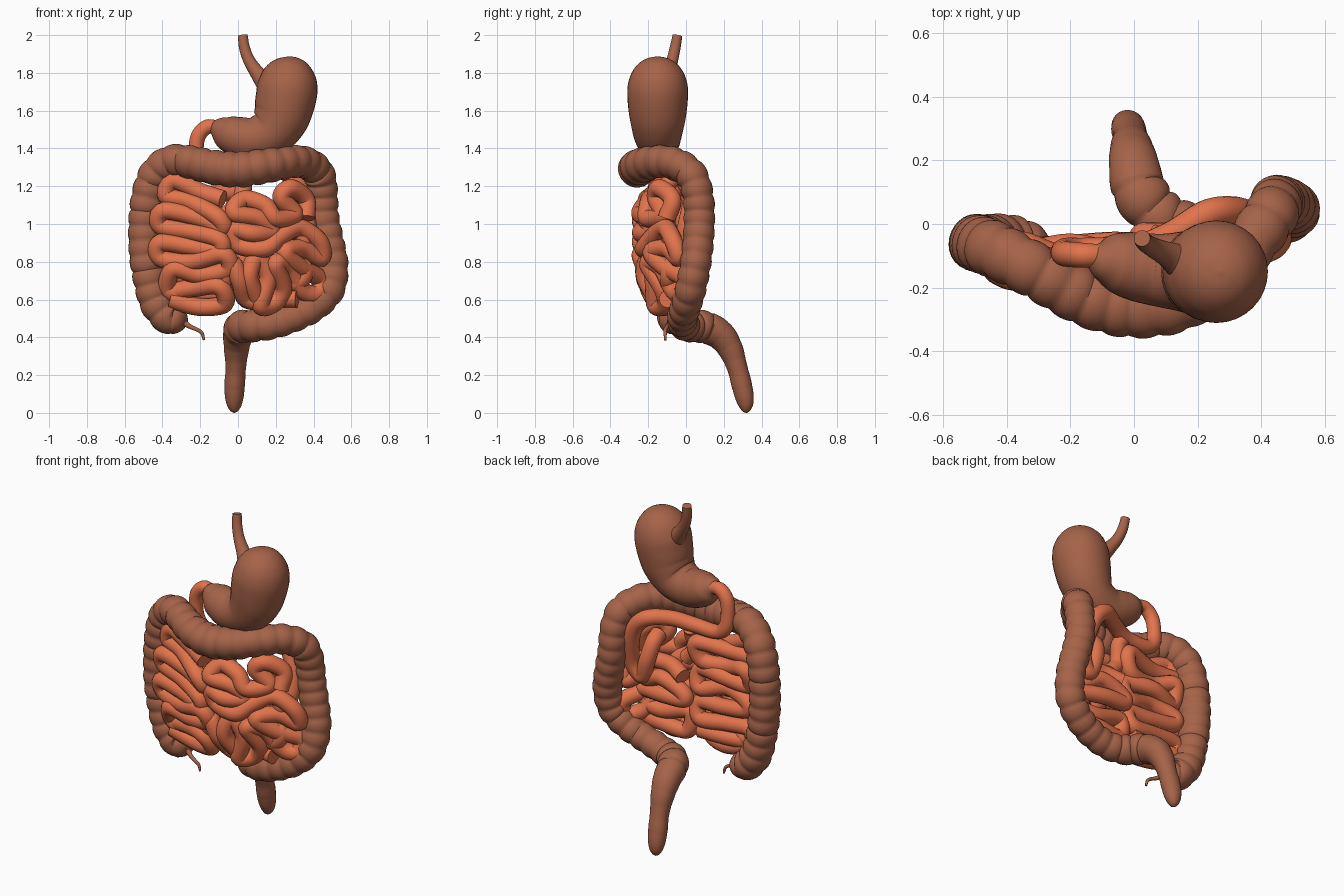
import bpy, bmesh, math, random
from mathutils import Vector

random.seed(4)


def material(name, rgb):
    m = bpy.data.materials.new(name)
    m.diffuse_color = (*rgb, 1)
    return m


BROWN = material("brown", (0.38, 0.125, 0.066))
ORANGE = material("orange", (0.76, 0.172, 0.072))


def spline(pts, n):
    """Catmull-Rom through (x, y, z, radius) points."""
    p = [Vector(q) for q in pts]
    p = [2 * p[0] - p[1]] + p + [2 * p[-1] - p[-2]]
    out = []
    for i in range(1, len(p) - 2):
        a, b, c, d = p[i - 1:i + 3]
        for k in range(n):
            t = k / n
            out.append(0.5 * (2 * b + (c - a) * t + (2 * a - 5 * b + 4 * c - d) * t * t
                              + (3 * b - a - 3 * c + d) * t ** 3))
    return out + [p[-2]]


def add_tube(bm, pts, n=8, sides=20, shape=None):
    """Sweep a ring along the path; shape(arc_length, angle, position) scales the radius."""
    path = spline(pts, n)
    pos = [Vector(q[:3]) for q in path]
    rings, s, normal = [], 0, None
    for i, q in enumerate(pos):
        tan = (pos[min(i + 1, len(pos) - 1)] - pos[max(i - 1, 0)]).normalized()
        normal = tan.orthogonal() if normal is None else normal - tan * normal.dot(tan)
        normal.normalize()
        side = tan.cross(normal)
        s += (q - pos[i - 1]).length if i else 0
        ring = []
        for k in range(sides):
            a = 2 * math.pi * k / sides
            r = max(path[i][3], 0.003) * (shape(s, a, q) if shape else 1)
            ring.append(bm.verts.new(q + (normal * math.cos(a) + side * math.sin(a)) * r))
        rings.append(ring)
    for a, b in zip(rings, rings[1:]):
        for k in range(sides):
            j = (k + 1) % sides
            bm.faces.new((a[k], a[j], b[j], b[k]))
    bm.faces.new(rings[0][::-1])
    bm.faces.new(rings[-1])


def tube_object(name, mat, tubes, **kw):
    bm = bmesh.new()
    for pts in tubes:
        add_tube(bm, pts, **kw)
    bmesh.ops.recalc_face_normals(bm, faces=bm.faces)
    me = bpy.data.meshes.new(name)
    bm.to_mesh(me)
    bm.free()
    me.materials.append(mat)
    ob = bpy.data.objects.new(name, me)
    bpy.context.collection.objects.link(ob)
    bpy.context.view_layer.objects.active = ob
    ob.select_set(True)
    bpy.ops.object.shade_smooth_by_angle(angle=math.radians(50))
    ob.select_set(False)


# Oesophagus, flaring into the stomach
tube_object("oesophagus", BROWN, [[
    (0.025, -0.045, 1.998, .026), (0.035, -0.058, 1.93, .029), (0.062, -0.075, 1.86, .032),
    (0.11, -0.098, 1.79, .042), (0.16, -0.125, 1.735, .065), (0.21, -0.14, 1.67, .1)]])

# Stomach
tube_object("stomach", BROWN, [[
    (0.272, -0.15, 1.888, .003), (0.272, -0.15, 1.877, .055), (0.271, -0.15, 1.85, .1),
    (0.268, -0.15, 1.80, .138), (0.263, -0.15, 1.73, .159), (0.25, -0.15, 1.65, .159),
    (0.225, -0.15, 1.56, .148), (0.17, -0.15, 1.483, .13), (0.08, -0.145, 1.45, .115),
    (0.0, -0.132, 1.462, .107), (-0.06, -0.118, 1.485, .092), (-0.1, -0.11, 1.505, .065),
    (-0.13, -0.1, 1.518, .036)]], sides=32)


# Large intestine with pouches, smoothing out along the rectum
def pouches(s, a, q):
    w = 0.15 if q.y > 0.12 and q.z < 0.5 else 1
    bump = abs(math.sin(math.pi * s / 0.078)) ** 0.6
    return 1.02 + w * (0.13 * bump - 0.10) + 0.018 * math.cos(3 * a)


tube_object("large_intestine", BROWN, [[
    (-0.268, -0.08, 0.475, .003), (-0.285, -0.075, 0.48, .045), (-0.32, -0.07, 0.49, .072),
    (-0.37, -0.065, 0.505, .086), (-0.43, -0.06, 0.58, .088), (-0.465, -0.06, 0.69, .085),
    (-0.488, -0.06, 0.83, .086), (-0.493, -0.06, 0.98, .086), (-0.48, -0.065, 1.13, .086),
    (-0.44, -0.08, 1.26, .086), (-0.36, -0.12, 1.33, .085), (-0.26, -0.175, 1.33, .085),
    (-0.14, -0.235, 1.303, .089), (0.0, -0.262, 1.29, .093), (0.14, -0.245, 1.308, .09),
    (0.27, -0.17, 1.33, .085), (0.36, -0.07, 1.325, .082), (0.425, 0.02, 1.27, .082),
    (0.445, 0.06, 1.17, .08), (0.45, 0.07, 1.05, .08), (0.475, 0.065, 0.92, .08),
    (0.5, 0.05, 0.79, .08), (0.485, 0.025, 0.66, .08), (0.41, 0.0, 0.57, .078),
    (0.3, -0.02, 0.51, .077), (0.18, -0.015, 0.47, .077), (0.08, 0.025, 0.46, .082),
    (0.018, 0.1, 0.455, .084), (0.0, 0.18, 0.415, .078), (-0.008, 0.235, 0.34, .066),
    (-0.012, 0.272, 0.24, .053), (-0.018, 0.298, 0.14, .053), (-0.02, 0.315, 0.06, .044),
    (-0.02, 0.32, 0.015, .024), (-0.02, 0.322, 0.0, .003)]], n=12, sides=28, shape=pouches)

# Appendix
tube_object("appendix", BROWN, [[
    (-0.29, -0.08, 0.48, .018), (-0.25, -0.1, 0.455, .012), (-0.215, -0.11, 0.44, .01),
    (-0.19, -0.11, 0.42, .009), (-0.18, -0.11, 0.385, .006)]], sides=10)

# Duodenum: curls round behind the large intestine and turns forward again
tube_object("duodenum", ORANGE, [[
    (-0.09, -0.1, 1.505, .035), (-0.16, -0.098, 1.515, .039), (-0.21, -0.095, 1.465, .04),
    (-0.222, -0.09, 1.38, .04), (-0.21, -0.085, 1.3, .042), (-0.15, -0.085, 1.255, .042),
    (0.0, -0.08, 1.26, .044), (0.12, -0.035, 1.285, .045), (0.23, 0.03, 1.285, .047),
    (0.31, 0.04, 1.22, .047), (0.355, 0.025, 1.1, .047), (0.365, -0.005, 0.96, .047),
    (0.31, -0.02, 0.89, .047), (0.27, -0.01, 1.0, .047), (0.25, -0.04, 1.1, .047),
    (0.255, -0.1, 1.13, .047)]])

# Small intestine: front coils given as x, z; the depth follows a bulging surface
LEFT = [(-0.08, 1.13), (-0.2, 1.17), (-0.34, 1.23), (-0.38, 1.15), (-0.26, 1.12), (-0.11, 1.04),
        (-0.08, 0.98), (-0.2, 1.03), (-0.39, 1.07), (-0.41, 0.99), (-0.25, 0.96), (-0.1, 0.92),
        (-0.1, 0.86), (-0.25, 0.88), (-0.41, 0.9), (-0.41, 0.82), (-0.25, 0.8), (-0.08, 0.84),
        (-0.05, 0.76), (-0.2, 0.73), (-0.34, 0.76), (-0.37, 0.65), (-0.24, 0.66), (-0.1, 0.67),
        (-0.07, 0.58), (-0.2, 0.56), (-0.36, 0.6)]
RIGHT = [(0.36, 1.03), (0.36, 1.13), (0.28, 1.19), (0.23, 1.14), (0.3, 1.05), (0.2, 1.03),
         (0.14, 1.1), (0.03, 1.13), (-0.02, 1.06), (0.11, 1.03), (0.18, 0.96), (0.08, 0.95),
         (-0.02, 0.97), (0.0, 0.89), (0.14, 0.87), (0.22, 0.93), (0.32, 0.98), (0.43, 0.91),
         (0.44, 0.82), (0.34, 0.87), (0.25, 0.85), (0.33, 0.77), (0.43, 0.71), (0.42, 0.63),
         (0.34, 0.65), (0.27, 0.77), (0.2, 0.79), (0.24, 0.66), (0.19, 0.58), (0.12, 0.57),
         (0.16, 0.72), (0.1, 0.82), (0.06, 0.72), (0.1, 0.6), (0.04, 0.61), (0.01, 0.7),
         (-0.03, 0.79), (-0.07, 0.7)]


def front(coil):
    out = []
    for i, (x, z) in enumerate(coil):
        y = -0.225 + (0.95 if x > 0 else 0.55) * x * x
        y += 0.3 * max(0, 0.8 - z) + 0.25 * max(0, z - 1.08)
        out.append((x, y + 0.02 * math.sin(i * 2.1), z, .048))
    return out


def back(x0, x1, y, top, rows):
    """Back coils: rows of switchbacks."""
    out = []
    for i in range(rows):
        z = top - 0.085 * i
        xs = (x0, (x0 + x1) / 2, x1)
        for x in xs if i % 2 == 0 else xs[::-1]:
            out.append((x + random.uniform(-.02, .02), y + random.uniform(-.03, .03),
                        z + random.uniform(-.025, .025), .047))
    return out


tube_object("small_intestine", ORANGE, [
    front(LEFT), front(RIGHT), back(-0.37, -0.04, -0.09, 1.15, 7),
    back(0.05, 0.33, -0.07, 0.96, 5),
    [(0.02, -0.07, 1.24, .04), (0.03, -0.1, 1.2, .045), (0.02, -0.12, 1.1, .045),
     (0.08, -0.12, 1.02, .045)]], sides=16)
